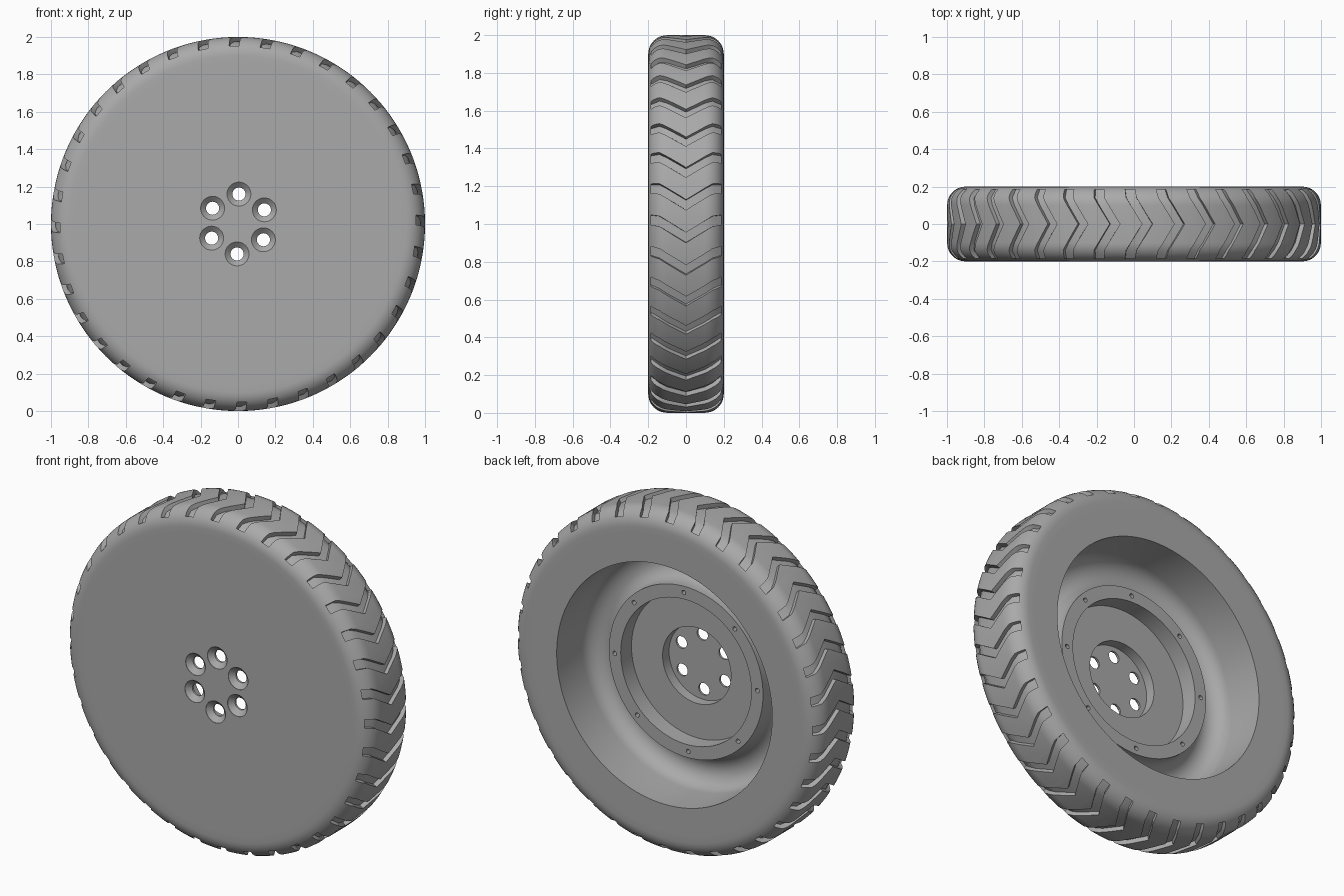
import bpy, bmesh, math
from mathutils import Matrix, Vector

if "Cube" in bpy.data.objects:
    bpy.data.objects.remove(bpy.data.objects["Cube"])

grey = bpy.data.materials.new("plain_grey")
grey.use_nodes = True
COLOUR = (0.4, 0.4, 0.4, 1)
grey.diffuse_color = COLOUR
grey.node_tree.nodes["Principled BSDF"].inputs["Base Color"].default_value = COLOUR


def arc(r, y, radius, start, end, steps):
    """Points (radius from axle, y) along an arc given in degrees."""
    angles = [math.radians(start + (end - start) * i / steps) for i in range(steps + 1)]
    return [(r + radius * math.cos(a), y + radius * math.sin(a)) for a in angles]


def lathe(bm, profile, steps, centre=(0, 0, 0)):
    """Turn a profile about an axis parallel to y and merge it into bm."""
    part = bmesh.new()
    verts = [part.verts.new((r, y, 0)) for r, y in profile]
    edges = [part.edges.new(pair) for pair in zip(verts, verts[1:])]
    bmesh.ops.spin(part, geom=verts + edges, cent=(0, 0, 0), axis=(0, 1, 0),
                   angle=math.tau, steps=steps)
    bmesh.ops.remove_doubles(part, verts=part.verts, dist=1e-4)
    bmesh.ops.recalc_face_normals(part, faces=part.faces)
    bmesh.ops.translate(part, verts=part.verts, vec=centre)
    mesh = bpy.data.meshes.new("part")
    part.to_mesh(mesh)
    part.free()
    bm.from_mesh(mesh)
    bpy.data.meshes.remove(mesh)


def clock(radius, angle, y=0):
    """Point at an angle measured clockwise from the top, seen from the front."""
    return Vector((radius * math.sin(angle), y, radius * math.cos(angle)))


def make_object(name, bm):
    mesh = bpy.data.meshes.new(name)
    bm.to_mesh(mesh)
    bm.free()
    obj = bpy.data.objects.new(name, mesh)
    bpy.context.collection.objects.link(obj)
    mesh.materials.append(grey)
    obj.location.z = 1
    return obj


# Wheel body: closed front, rounded shoulders, deep channel and hub at the back
profile = [(0, -0.2), (0.3, -0.2), (0.86, -0.2)]
profile += arc(0.9, -0.1, 0.1, -90, 0, 8)
profile += arc(0.9, 0.1, 0.1, 0, 90, 8)
profile += [(0.86, 0.2), (0.7, 0.2)]
profile += arc(0.6, -0.03, 0.1, 0, -180, 12)
profile += [(0.5, 0), (0.424, 0), (0.424, -0.1), (0.222, -0.1), (0.222, -0.16), (0, -0.16)]
body = bmesh.new()
lathe(body, profile, 144)
wheel = make_object("wheel", body)

cuts = bmesh.new()
TILT = math.radians(1.8)

# Six countersunk lug holes
for i in range(6):
    lathe(cuts, [(0, -0.25), (0.064, -0.25), (0.064, -0.198), (0.035, -0.172),
                 (0.035, -0.1), (0, -0.1)], 32, clock(0.16, TILT + i * math.tau / 6))

# Eight small bolt holes in the flange
for i in range(8):
    lathe(cuts, [(0, -0.03), (0.013, -0.03), (0.013, 0.03), (0, 0.03)], 16,
          clock(0.463, TILT + i * math.tau / 8))

# Chevron tread grooves: (y, sweep behind the apex, floor radius)
half = [(0, 0, 0.975), (0.1, 0.062, 0.975), (0.14, 0.087, 0.965), (0.185, 0.095, 0.928)]
stations = [(-y, s, r) for y, s, r in half[:0:-1]] + half
GROOVES, WIDTH = 36, 0.055
for i in range(GROOVES):
    apex = 0.1 + i * math.tau / GROOVES
    rings = []
    for y, sweep, floor in stations:
        lead = apex - sweep
        corners = [(floor, lead - WIDTH), (floor, lead), (1.05, lead), (1.05, lead - WIDTH)]
        rings.append([cuts.verts.new(clock(r, a, y)) for r, a in corners])
    for a, b in zip(rings, rings[1:]):
        for k in range(4):
            n = (k + 1) % 4
            cuts.faces.new((a[k], a[n], b[n], b[k]))
    cuts.faces.new(rings[0][::-1])
    cuts.faces.new(rings[-1])
bmesh.ops.recalc_face_normals(cuts, faces=cuts.faces)
cutter = make_object("wheel_cutter", cuts)
cutter.hide_render = True

# Cut, bake the result and discard the cutter
mod = wheel.modifiers.new("cuts", 'BOOLEAN')
mod.operation = 'DIFFERENCE'
mod.solver = 'EXACT'
mod.object = cutter
bpy.context.view_layer.update()
graph = bpy.context.evaluated_depsgraph_get()
baked = bpy.data.meshes.new_from_object(wheel.evaluated_get(graph))
wheel.modifiers.clear()
wheel.data = baked
bpy.data.objects.remove(cutter)

bpy.ops.object.select_all(action='DESELECT')
wheel.select_set(True)
bpy.context.view_layer.objects.active = wheel
bpy.ops.object.shade_smooth_by_angle(angle=math.radians(30))
